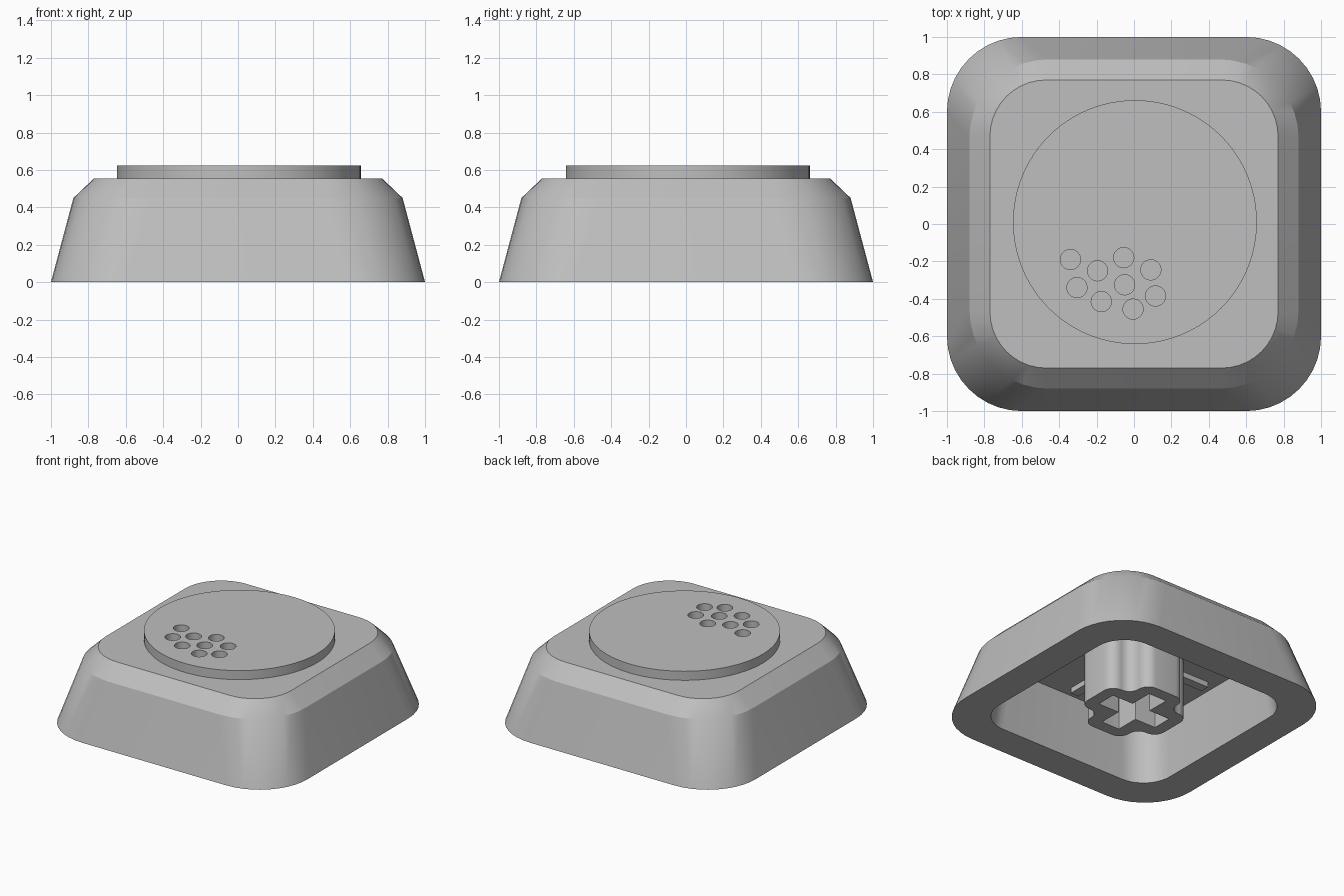
import bpy, bmesh, math
from mathutils import Vector, Matrix

if "Cube" in bpy.data.objects:
    bpy.data.objects.remove(bpy.data.objects["Cube"], do_unlink=True)

grey = bpy.data.materials.new("light grey plastic")
grey.use_nodes = True
colour = (0.52, 0.52, 0.52, 1)
grey.diffuse_color = colour
grey.node_tree.nodes["Principled BSDF"].inputs["Base Color"].default_value = colour


def finish(bm, name):
    """Turn a bmesh into a smooth-shaded object with crisp edges."""
    bmesh.ops.recalc_face_normals(bm, faces=bm.faces[:])
    mesh = bpy.data.meshes.new(name)
    bm.to_mesh(mesh)
    bm.free()
    mesh.materials.append(grey)
    obj = bpy.data.objects.new(name, mesh)
    bpy.context.collection.objects.link(obj)
    select(obj)
    bpy.ops.object.shade_smooth_by_angle(angle=math.radians(25))
    return obj


def select(obj):
    bpy.ops.object.select_all(action='DESELECT')
    obj.select_set(True)
    bpy.context.view_layer.objects.active = obj


def rounded(corners, r, z, steps=10):
    """Outline with every right-angled corner rounded to radius r."""
    ring = []
    for i, (x, y) in enumerate(corners):
        p = Vector((x, y, z))
        before = (Vector((*corners[i - 1], z)) - p).normalized()
        after = (Vector((*corners[(i + 1) % len(corners)], z)) - p).normalized()
        centre = p + (before + after) * r
        for k in range(steps + 1):
            a = math.pi / 2 * k / steps
            ring.append(centre - r * (after * math.cos(a) + before * math.sin(a)))
    return ring


def square(h, r, z):
    return rounded([(h, h), (-h, h), (-h, -h), (h, -h)], r, z)


def plus(length, w, r, z):
    quarter = [(length, w), (w, w), (w, length)]
    corners = []
    for _ in range(4):
        corners += quarter
        quarter = [(-y, x) for x, y in quarter]
    return rounded(corners, r, z, 6)


def loft(name, rings):
    """Skin successive rings and close both ends."""
    bm = bmesh.new()
    loops = [[bm.verts.new(p) for p in ring] for ring in rings]
    n = len(loops[0])
    for a, b in zip(loops, loops[1:]):
        for i in range(n):
            j = (i + 1) % n
            bm.faces.new((a[i], a[j], b[j], b[i]))
    bm.faces.new(loops[0])
    bm.faces.new(loops[-1])
    return finish(bm, name)


def cylinder(bm, x, y, r, bottom, top, sides):
    bmesh.ops.create_cone(bm, cap_ends=True, segments=sides, radius1=r, radius2=r,
                          depth=top - bottom,
                          matrix=Matrix.Translation((x, y, (bottom + top) / 2)))


# Hollow cap: cavity ceiling, down to the rim, then up the outside
loft("cap_shell", [
    square(0.71, 0.22, 0.45),
    square(0.76, 0.23, 0),
    square(1.0, 0.4, 0),
    square(0.88, 0.42, 0.45),
    square(0.77, 0.3, 0.555),
])

# Stem with a cross-shaped socket
loft("stem", [
    plus(0.34, 0.17, 0.08, 0.46),
    plus(0.34, 0.17, 0.08, 0),
    plus(0.25, 0.075, 0.004, 0),
    plus(0.25, 0.075, 0.004, 0.38),
])

# Thin ribs crossing under the ceiling
for name, size in (("rib_across", (1.26, 0.07, 0.05)), ("rib_along", (0.07, 1.26, 0.05))):
    bm = bmesh.new()
    bmesh.ops.create_cube(bm, size=1, matrix=Matrix.Translation((0, 0, 0.435))
                          @ Matrix.Diagonal((*size, 1)))
    finish(bm, name)

# Raised round disc on top
bm = bmesh.new()
cylinder(bm, 0.005, 0.01, 0.652, 0.55, 0.623, 96)
disc = finish(bm, "top_disc")

# Cluster of small round holes cut through the disc
holes = [(-0.34, -0.19), (-0.195, -0.25), (-0.055, -0.18), (0.09, -0.245), (-0.305, -0.34),
         (-0.175, -0.415), (-0.05, -0.325), (0.115, -0.385), (-0.005, -0.455)]
bm = bmesh.new()
for x, y in holes:
    cylinder(bm, x, y, 0.054, 0.5, 0.7, 32)
cutter = finish(bm, "hole_cutter")
cutter.hide_render = True
cut = disc.modifiers.new("holes", 'BOOLEAN')
cut.operation = 'DIFFERENCE'
cut.solver = 'EXACT'
cut.object = cutter
select(disc)
# Cut before the smoothing so the hole rims stay crisp
bpy.ops.object.modifier_move_to_index(modifier=cut.name, index=0)
bpy.ops.object.modifier_apply(modifier=cut.name)
bpy.data.objects.remove(cutter, do_unlink=True)
bpy.ops.object.shade_smooth_by_angle(angle=math.radians(25))
